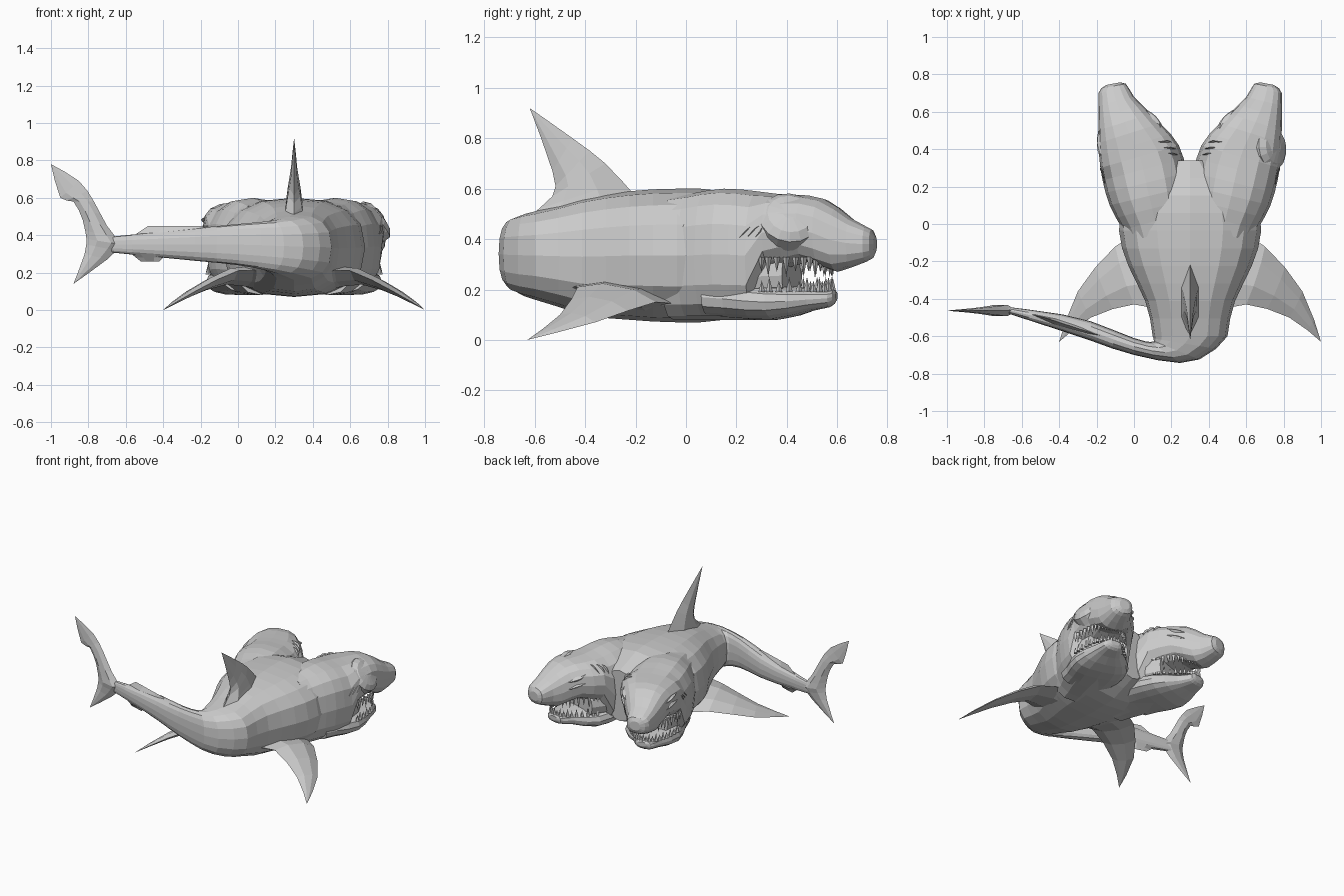
import bpy, bmesh, math
from mathutils import Vector

cube = bpy.data.objects.get("Cube")
if cube:
    bpy.data.objects.remove(cube)

AXIS = .3  # x of the body's mirror plane
SIDES = 16
shade = (.6, .6, .6, 1)
grey = bpy.data.materials.new("plain_grey")
grey.use_nodes = True
grey.diffuse_color = shade
grey.node_tree.nodes["Principled BSDF"].inputs["Base Color"].default_value = shade


def finish(name, bm):
    bmesh.ops.remove_doubles(bm, verts=bm.verts, dist=.0005)
    bmesh.ops.recalc_face_normals(bm, faces=bm.faces)
    mesh = bpy.data.meshes.new(name)
    bm.to_mesh(mesh)
    bm.free()
    mesh.materials.append(grey)
    obj = bpy.data.objects.new(name, mesh)
    bpy.context.collection.objects.link(obj)
    return obj


def loft(name, rings):
    """Skin a list of equal point rings and cap both ends."""
    bm = bmesh.new()
    rows = [[bm.verts.new(p) for p in ring] for ring in rings]
    count = len(rows[0])
    for a, b in zip(rows, rows[1:]):
        for i in range(count):
            j = (i + 1) % count
            bm.faces.new((a[i], a[j], b[j], b[i]))
    bm.faces.new(rows[0])
    bm.faces.new(rows[-1])
    return finish(name, bm)


def curve(t, *keys):
    """Smooth curve through evenly spaced numbers or vectors."""
    last = len(keys) - 1
    k = min(int(t * last), last - 1)
    f = t * last - k
    a, b, c, d = (keys[min(max(k + i, 0), last)] for i in (-1, 0, 1, 2))
    return b + (c - a) * (f / 2) + (a * 2 - b * 5 + c * 4 - d) * (f * f / 2) + (b * 3 - a - c * 3 + d) * (f ** 3 / 2)


def steps(count):
    return [k / count for k in range(count + 1)]


def turns(count):
    return [math.tau * k / count for k in range(count)]


def boxy(value):
    return math.copysign(abs(value) ** .8, value)


def section(outer, inner, low, high, side=1):
    """Rounded cross-section between two plan points; x is measured from AXIS."""
    middle, half = (outer + inner) / 2, (outer - inner) / 2
    ring = []
    for angle in turns(SIDES):
        plan = middle + half * boxy(math.cos(angle))
        z = (low + high) / 2 + boxy(math.sin(angle)) * (high - low) / 2
        ring.append(Vector((AXIS + side * plan.x, plan.y, z)))
    return ring


def rounded_end(ring, reach):
    centre = sum(ring, Vector()) / len(ring)
    return [[centre + (p - centre) * math.cos(a) + reach * math.sin(a) for p in ring]
            for a in (.6, 1.1)]


def fin(name, lead, trail, thick, normal):
    """Lens-shaped blade between leading and trailing edges, thinning to its tip."""
    rings = []
    for t in steps(2 * len(lead) - 2):
        a, b = curve(t, *map(Vector, lead)), curve(t, *map(Vector, trail))
        d = Vector(normal).normalized() * thick * (1 - t)
        p, q = a.lerp(b, .3), a.lerp(b, .7)
        rings.append([a, p + d, q + d, b, q - d, p - d])
    loft(name, rings)


def plan(x, y):
    return Vector((x, y))


# Tail stem bending away to the side, running on into the trunk
body = []
for t in steps(10)[:-1]:
    outer = curve(t, plan(-1, -.47), plan(-.6, -.6), plan(-.3, -.7), plan(0, -.74), plan(.2, -.62))
    inner = curve(t, plan(-1, -.44), plan(-.6, -.5), plan(-.3, -.61), plan(-.2, -.63), plan(-.2, -.6))
    body.append(section(outer, inner, curve(t, .31, .27, .24, .2, .16), curve(t, .39, .43, .46, .48, .51)))
for t in steps(10):
    half, y = curve(t, .2, .24, .33, .38, .33, .1), -.6 + .94 * t
    body.append(section(plan(half, y), plan(-half, y), curve(t, .16, .1, .08, .07, .08, .15),
                        curve(t, .51, .56, .59, .6, .59, .52)))
loft("trunk_and_tail_stem", body)


def skull_rings(side):
    """Neck, then an upper snout whose underside lifts to open the mouth."""
    rings = []
    for t in steps(12):
        y = -.1 + .8 * t
        outer = plan(curve(t, .33, .43, .48, .49, .49), y)
        inner = plan(curve(t, .02, .01, .06, .21, .33), y + curve(t, .1, .1, .12, .09, .03))
        low = .08 if t < .45 else curve(t * 2 - 1, .27, .31, .27, .31)
        rings.append(section(outer, inner, low, curve(t, .57, .6, .58, .56, .45), side))
    return rings + rounded_end(rings[-1], Vector((0, .04, 0)))


def jaw_rings(side):
    rings = []
    for t in steps(6):
        y = .06 + .5 * t
        outer = plan(curve(t, .38, .47, .43), y)
        inner = plan(curve(t, .03, .1, .29), y + curve(t, .1, .11, .02))
        rings.append(section(outer, inner, curve(t, .09, .08, .13), curve(t, .25, .22, .2), side))
    return rings + rounded_end(rings[-1], Vector((0, .03, .01)))


def teeth(name, side, count, root, length):
    """Row of pointed teeth following the gum line."""
    bm = bmesh.new()
    for i in range(count):
        p = curve((i + .5) / count, plan(.46, .29), plan(.45, .48), plan(.37, .58), plan(.25, .54), plan(.12, .41))
        foot = Vector((AXIS + side * p.x, p.y, root))
        size = length if i % 2 else length * .75
        base = [bm.verts.new(foot + Vector((math.cos(a), math.sin(a), 0)) * .014) for a in turns(4)]
        tip = bm.verts.new(foot + Vector((0, 0, size)))
        bm.faces.new(base)
        for a, b in zip(base, base[1:] + base[:1]):
            bm.faces.new((a, b, tip))
    finish(name, bm)


def ridge(name, head, start, end, width, height):
    """Thin pointed ridge laid on the head's skin between two points."""
    rings = []
    for t in steps(4):
        swell = .1 + math.sin(math.pi * t)
        _, p, n, _ = head.closest_point_on_mesh(start.lerp(end, t))
        across = n.cross(end - start).normalized() * width * swell
        rings.append([p + across - n * .01, p + n * height * swell, p - across - n * .01])
    loft(name, rings)


# Two mirrored heads with open, toothed mouths
for side, tag in ((1, "left"), (-1, "right")):
    def at(u, y, z):
        return Vector((AXIS + side * u, y, z))

    head = loft(tag + "_head", skull_rings(side))
    loft(tag + "_lower_jaw", jaw_rings(side))
    loft(tag + "_throat", [section(plan(.44, .2), plan(.04, .3), .15, .35, side),
                           section(plan(.42, .38), plan(.14, .46), .16, .35, side)])
    teeth(tag + "_upper_teeth", side, 24, .33, -.08)
    teeth(tag + "_lower_teeth", side, 22, .19, .06)

    # Narrow eyes under heavy brows; the patch hides the left head's outer eye
    eyes = {"inner": (at(.17, .5, .45), at(.24, .6, .42))}
    if tag == "right":
        eyes["outer"] = (at(.5, .36, .45), at(.5, .5, .42))
    for place, (start, end) in eyes.items():
        lift = Vector((0, 0, .05))
        ridge(f"{tag}_{place}_brow", head, start + lift, end + lift, .02, .014)
        ridge(f"{tag}_{place}_eye", head, start, end, .02, .01)

    # Scar ridges behind the eyes
    for k in range(3):
        shift = k * .03
        ridge(f"{tag}_outer_scar_{k}", head, at(.5, .2 + shift, .41), at(.5, .25 + shift, .46), .006, .005)
        ridge(f"{tag}_inner_scar_{k}", head, at(.05 + shift, .37 + shift, .5),
              at(.11 + shift, .38 + shift, .56), .008, .012)

    # Pectoral fin
    fin(tag + "_pectoral_fin",
        [at(.2, 0, .13), at(.4, -.12, .15), at(.6, -.36, .07), at(.7, -.63, 0)],
        [at(.16, -.47, .2), at(.3, -.43, .21), at(.53, -.5, .1), at(.7, -.63, 0)],
        .05, (side * .3, .15, 1))

# Round padded patch over the left head's outer eye, with a raised fold
centre, out = Vector((.74, .41, .485)), Vector((.8, .1, .6)).normalized()
fore = (Vector((0, 1, 0)) - out * out.y).normalized()
up = fore.cross(out)
up *= math.copysign(1, up.z)
loft("eye_patch", [[centre + out * lift + (fore * math.cos(a) + up * math.sin(a)) * radius for a in turns(SIDES)]
                   for radius, lift in ((.12, -.06), (.12, 0), (.09, .025), (.03, .035))])
fold = [centre + fore * reach + out * lift for reach, lift in ((.11, .01), (0, .03), (-.11, .01))]
fin("eye_patch_fold", [p + up * .03 for p in fold], [p - up * .02 for p in fold], .02, out)


def upright(*points):
    return [(AXIS, y, z) for y, z in points]


def crosswise(*points):
    return [(x, -.463, z) for x, z in points]


# Dorsal fin
fin("dorsal_fin", upright((-.2, .57), (-.32, .7), (-.45, .8), (-.62, .92)),
    upright((-.64, .48), (-.53, .57), (-.53, .67), (-.62, .92)), .05, (1, 0, 0))

# Crescent tail fin: hooked upper lobe and short lower lobe
fin("tail_upper_lobe", crosswise((-.62, .35), (-.7, .45), (-.77, .58), (-.85, .69), (-1, .78)),
    crosswise((-.81, .38), (-.83, .48), (-.88, .58), (-.95, .6), (-1, .78)), .03, (0, 1, 0))
fin("tail_lower_lobe", crosswise((-.62, .35), (-.7, .27), (-.88, .14)),
    crosswise((-.81, .38), (-.82, .3), (-.88, .14)), .03, (0, 1, 0))

# Small ridges above and below the tail stem
fin("tail_upper_ridge", [(-.1, -.62, .4), (-.2, -.59, .45)], [(-.6, -.47, .37), (-.48, -.5, .45)], .03, (.3, 1, 0))
fin("tail_lower_ridge", [(-.38, -.53, .3), (-.42, -.52, .26)], [(-.57, -.48, .3), (-.52, -.49, .26)], .03, (.3, 1, 0))
